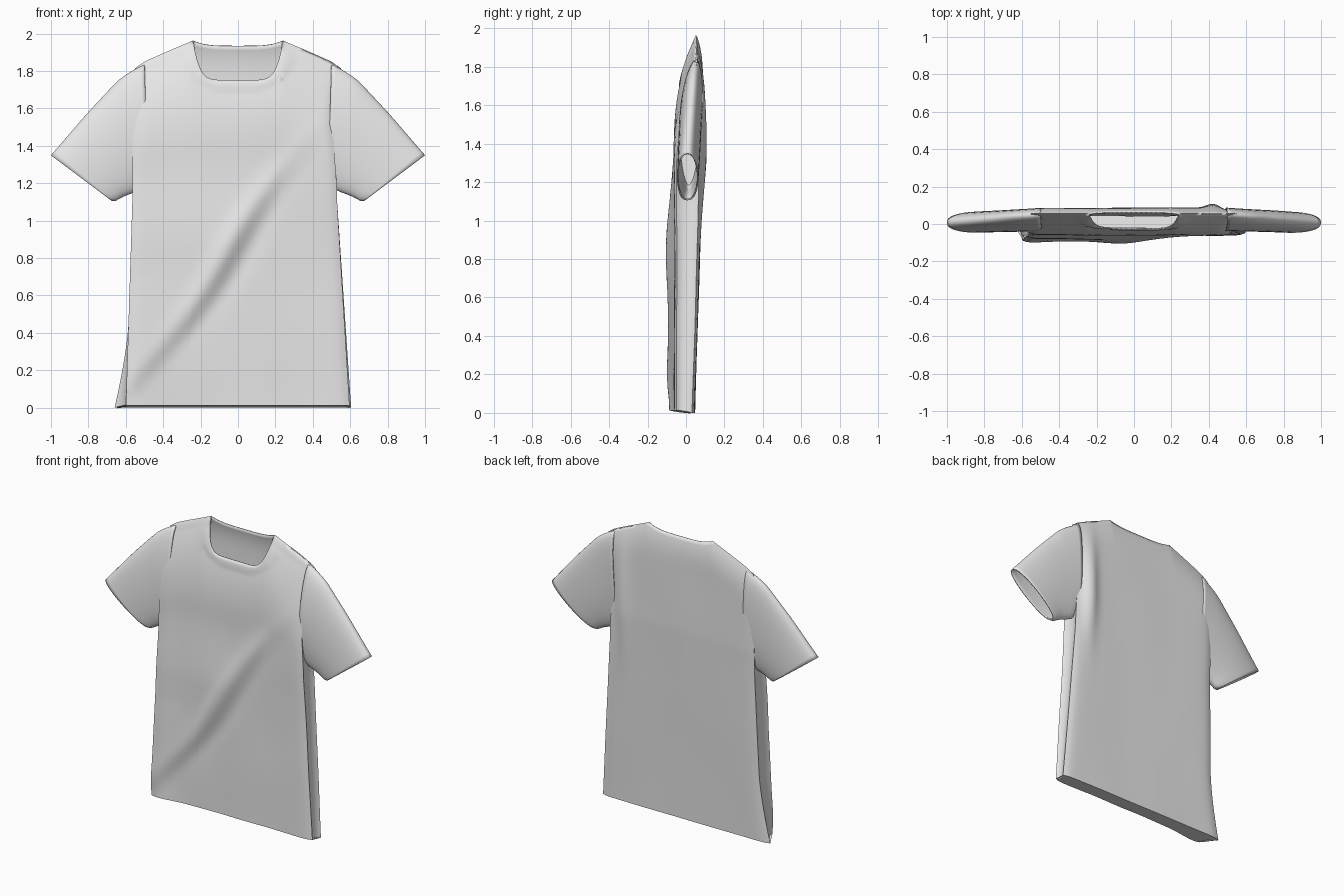
import bpy, bmesh, math
from mathutils import Vector, noise

if "Cube" in bpy.data.objects:
    bpy.data.objects.remove(bpy.data.objects["Cube"])

mat = bpy.data.materials.new("light grey cloth")
mat.diffuse_color = (0.8, 0.8, 0.8, 1)
mat.use_nodes = True
mat.node_tree.nodes["Principled BSDF"].inputs["Base Color"].default_value = mat.diffuse_color


def lerp(a, b, t):
    return a + (b - a) * t


def clamp(v):
    return max(0.0, min(1.0, v))


def smooth(v):
    v = clamp(v)
    return v * v * (3 - 2 * v)


def interp(pts, x):
    for (x0, y0), (x1, y1) in zip(pts, pts[1:]):
        if x <= x1:
            return lerp(y0, y1, clamp((x - x0) / (x1 - x0)))
    return pts[-1][1]


def gauss(v, w):
    return math.exp(-(v / w) ** 2)


def finish(bm, name, thick):
    bmesh.ops.remove_doubles(bm, verts=bm.verts, dist=0.0005)
    bmesh.ops.recalc_face_normals(bm, faces=bm.faces)
    me = bpy.data.meshes.new(name)
    bm.to_mesh(me)
    bm.free()
    me.materials.append(mat)
    ob = bpy.data.objects.new(name, me)
    bpy.context.collection.objects.link(ob)
    sol = ob.modifiers.new("thickness", 'SOLIDIFY')
    sol.thickness = thick
    sol.offset = -1
    bpy.ops.object.select_all(action='DESELECT')
    ob.select_set(True)
    bpy.context.view_layer.objects.active = ob
    bpy.ops.object.shade_smooth_by_angle(angle=math.radians(45))
    return ob


# ---- torso outline rules -------------------------------------------------
HALF, NECK = 0.55, 0.24
SHOULDER = [(0, 1.963), (0.24, 1.963), (0.4, 1.895), (0.5, 1.85), (0.55, 1.815)]


def top_front(a):
    return 1.752 + 0.211 * (a / NECK) ** 7 if a < NECK else interp(SHOULDER, a)


def top_back(a):
    return 1.935 + 0.028 * (a / NECK) ** 4 if a < NECK else interp(SHOULDER, a)


def width(side, z, back):
    low = clamp(1 - z / 1.1)
    high = smooth((z - 1.1) / 0.4)
    if side < 0:
        w = 0.565 + 0.035 * low
        if back:
            w += 0.06 * clamp(1 - z / 0.45) ** 1.5
        return w
    return 0.53 + 0.067 * low - 0.02 * high * (1 - smooth((z - 1.55) / 0.25)) + (0.008 * low if back else 0)


def ripple(x, z, seed):
    return 0.006 * noise.noise(Vector((x * 3.5, z * 2.2, seed)))


def y_front(h, x, z):
    a = abs(h)
    d = max(0, interp(SHOULDER, a) - z)
    roll = 1 - (1 - clamp(d / 0.55)) ** 2.2
    roll = max(roll, min(0.22, 0.9 * math.sqrt(d) * 0.9))
    # diagonal drape across the chest
    c = 0.81 * x - 0.585 * (z - 0.85) + 0.03 * math.sin((z - 0.85) * 5)
    bulge = 0.024 / (1 + math.exp(c / 0.025)) * (1 - smooth((z - 0.85) / 0.5))
    bulge += 0.022 * gauss(c + 0.05, 0.055) * gauss(z - 0.85, 0.42)
    bulge -= 0.01 * gauss(c - 0.05, 0.05) * gauss(z - 0.8, 0.35)
    bulge += 0.028 * gauss(x + 0.56, 0.16) * clamp(1 - z / 0.7)
    # raised collar band
    e = ((abs(x) / 0.24) ** 2.5 + (max(0, 1.963 - z) / 0.211) ** 2.5) ** 0.4
    bulge += 0.006 * (1 - smooth((e - 1.22) / 0.06)) * smooth(d / 0.1)
    y = lerp(0.055, -0.06, roll) - bulge + ripple(x, z, 1.3) * smooth(d / 0.3)
    return max(y, -0.104) + 0.014 * (a / HALF) ** 24 * smooth(d / 0.1)


def y_back(h, x, z):
    a = abs(h)
    d = max(0, interp(SHOULDER, a) - z)
    roll = 1 - (1 - clamp(d / 0.25)) ** 3
    y = lerp(0.055, 0.047 + 0.04 * clamp(z / 1.3), roll)
    y += 0.02 * gauss(x - 0.42, 0.045) * gauss(z - 1.4, 0.33)      # armhole fold
    y -= 0.012 * gauss(x - 0.5, 0.03) * gauss(z - 1.4, 0.3)
    y += 0.5 * ripple(x, z, 7.7) * smooth(d / 0.3)
    return y - 0.015 * (a / HALF) ** 20 * smooth(d / 0.1)


# ---- torso: front sheet, side gussets, back sheet, closed hem -------------
half = [NECK * math.sin(math.pi / 2 * i / 14) for i in range(15)]
half += [lerp(NECK, HALF, i / 14) for i in range(1, 15)]
cols = [-h for h in reversed(half[1:])] + half
ROWS = 84
bm = bmesh.new()
rings = []
for j in range(ROWS + 1):
    t = j / ROWS
    front, back = [], []
    for h in cols:
        for sheet, top, yf, is_back in ((front, top_front, y_front, False),
                                        (back, top_back, y_back, True)):
            z = lerp(0.012 if not is_back else 0.0, top(abs(h)), t)
            side = -1 if h < 0 else 1
            w = lerp(width(side, z, is_back), HALF, smooth((t - 0.9) / 0.1))
            x = h * w / HALF
            sheet.append(Vector((x, yf(h, x, z), z)))
    ring = list(front)
    tuck = 0.014 * (1 - smooth((t - 0.75) / 0.25))

    def gusset(a, b, s):
        out = []
        for k in (0.12, 0.3, 0.65, 0.88):
            p = a.lerp(b, k)
            p.x -= s * tuck * (1 if 0.2 < k < 0.7 else 0.5)
            out.append(p)
        return out
    ring += gusset(front[-1], back[-1], 1)
    ring += list(reversed(back))
    ring += gusset(back[0], front[0], -1)
    rings.append([bm.verts.new(p) for p in ring])
n = len(rings[0])
for r0, r1 in zip(rings, rings[1:]):
    for i in range(n):
        k = (i + 1) % n
        bm.faces.new((r0[i], r0[k], r1[k], r1[i]))
b, m = rings[0], len(cols)
for i in range(m - 1):
    q, p = 2 * m + 3 - i, 2 * m + 2 - i
    bm.faces.new((b[i], b[q], b[p], b[i + 1]))
bm.faces.new(b[m - 1:m + 5])
bm.faces.new(b[2 * m + 3:] + [b[0]])
finish(bm, "shirt_body", 0.006)

# ---- sleeves: flattened tubes from armhole to open cuff -------------------
TOP = [(0.0, 0.50, 1.835), (0.12, 0.565, 1.803), (0.25, 0.64, 1.752),
       (0.6, 0.81, 1.57), (0.94, 0.975, 1.378), (1.0, 1.0, 1.35)]
LOW = [(0.0, 0.48, 1.20), (0.25, 0.535, 1.158), (0.6, 0.61, 1.13),
       (0.88, 0.655, 1.105), (1.0, 0.675, 1.105)]


def path(pts, s):
    return Vector((interp([(p[0], p[1]) for p in pts], s), 0,
                   interp([(p[0], p[2]) for p in pts], s)))


def soft_path(pts, s):
    if s in (0, 1):
        return path(pts, s)
    return (path(pts, max(0, s - 0.05)) + path(pts, s) * 2 + path(pts, min(1, s + 0.05))) / 4


def sleeve(name, s):
    bm = bmesh.new()
    rings, seg = [], 40
    for j in range(25):
        t = j / 24
        a, b = soft_path(TOP, t), soft_path(LOW, t)
        ring = []
        for i in range(seg):
            ang = 2 * math.pi * i / seg
            c, d = math.cos(ang), math.sin(ang)
            p = b.lerp(a, (c + 1) / 2)
            depth = math.copysign(abs(d) ** lerp(1.0, 0.8, t), d)
            ridge = 0.035 * ((c + 1) / 2) ** 2 * (1 - t)
            y = 0.016 - 0.008 * t + ridge + depth * (0.06 - 0.004 * t)
            y += 0.6 * ripple(p.x * s, p.z, 4.0)
            ring.append(bm.verts.new((p.x * s, y, p.z)))
        rings.append(ring)
    for r0, r1 in zip(rings, rings[1:]):
        for i in range(seg):
            k = (i + 1) % seg
            bm.faces.new((r0[i], r0[k], r1[k], r1[i]))
    finish(bm, name, 0.008)


sleeve("left_sleeve", 1)
sleeve("right_sleeve", -1)
